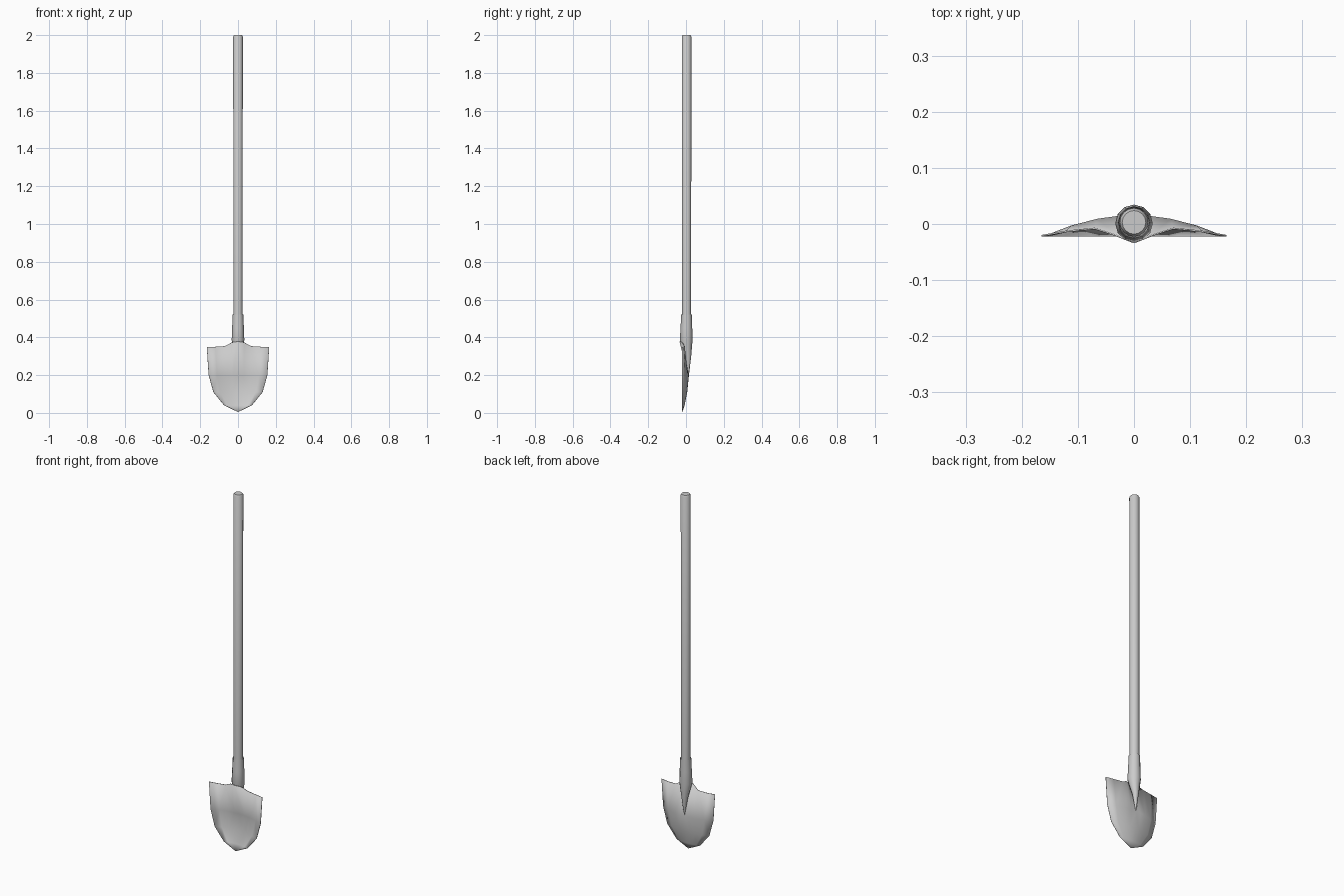
import bpy, bmesh
from math import sin, cos, pi

if "Cube" in bpy.data.objects:
    bpy.data.objects.remove(bpy.data.objects["Cube"])


def make_object(name, bm, angle=0.6):
    bmesh.ops.remove_doubles(bm, verts=bm.verts, dist=1e-5)
    bmesh.ops.recalc_face_normals(bm, faces=bm.faces)
    mesh = bpy.data.meshes.new(name)
    bm.to_mesh(mesh)
    bm.free()
    obj = bpy.data.objects.new(name, mesh)
    bpy.context.collection.objects.link(obj)
    bpy.ops.object.select_all(action='DESELECT')
    obj.select_set(True)
    bpy.context.view_layer.objects.active = obj
    bpy.ops.object.shade_smooth_by_angle(angle=angle)
    return obj


def tube(name, rings, sides, cap=True):
    """Loft of round rings given as (z, y centre, radius)."""
    bm = bmesh.new()
    loops = [[bm.verts.new((r * cos(2 * pi * i / sides), y + r * sin(2 * pi * i / sides), z))
              for i in range(sides)] for z, y, r in rings]
    for a, b in zip(loops, loops[1:]):
        for i in range(sides):
            j = (i + 1) % sides
            bm.faces.new((a[i], a[j], b[j], b[i]))
    if cap:
        bm.faces.new(loops[0])
        bm.faces.new(loops[-1])
    return make_object(name, bm)


# Long round handle with a softened end
tube("handle", [(0.36, 0.003, 0.024), (1.992, 0.003, 0.0255), (2.0, 0.003, 0.021)], 16)

# Socket tapering to a point on the back of the blade
tube("socket", [(0.515, 0.003, 0.0265), (0.52, 0.003, 0.0285), (0.45, 0.002, 0.031),
                (0.385, 0.001, 0.0335), (0.30, 0.011, 0.0165), (0.20, 0.0145, 0.001)], 12, False)

# Dished blade: right half as a grid, then mirrored
cols = (0, 0.2, 0.42, 0.72, 1)
top = [(0, -0.033, 0.378), (0.033, -0.02, 0.373), (0.07, -0.008, 0.353),
       (0.12, -0.013, 0.35), (0.165, -0.021, 0.35)]
rows = [(0.20, 0.155, 0.035), (0.11, 0.13, 0.026), (0.04, 0.073, 0.012), (0.005, 0, 0)]
grid = [top] + [[(w * t, -0.021 + d * (1 - t * t), z) for t in cols] for z, w, d in rows]

bm = bmesh.new()
verts = [[bm.verts.new(p) for p in row] for row in grid]
for a, b in zip(verts, verts[1:]):
    for i in range(len(cols) - 1):
        bm.faces.new((a[i], b[i], b[i + 1], a[i + 1]))
bmesh.ops.mirror(bm, geom=bm.verts[:] + bm.edges[:] + bm.faces[:], axis='X', merge_dist=1e-4)
bmesh.ops.dissolve_degenerate(bm, dist=1e-5, edges=bm.edges)
blade = make_object("blade", bm)
sol = blade.modifiers.new("thickness", 'SOLIDIFY')
sol.thickness = 0.003
sol.offset = 0
